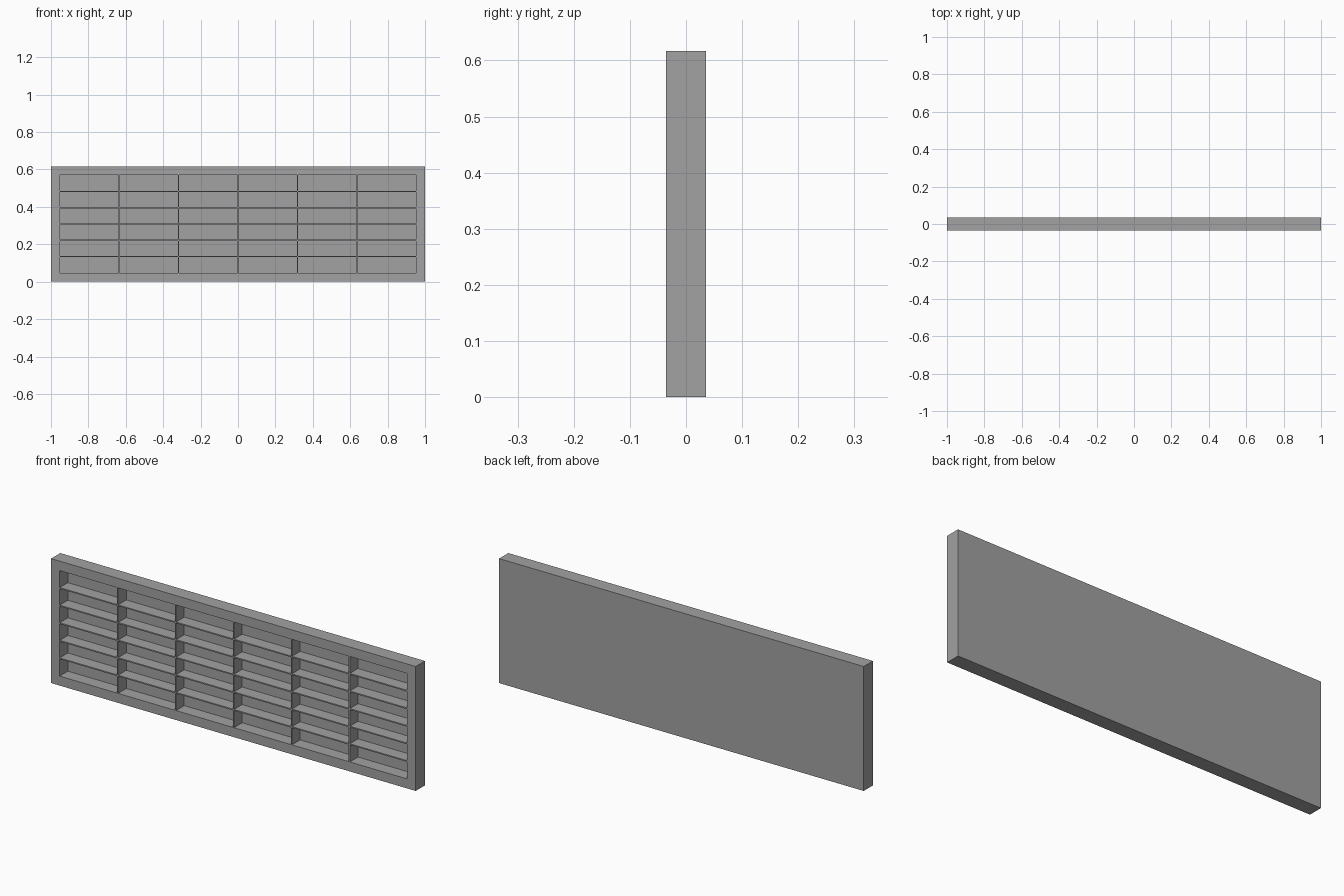
import bpy

if "Cube" in bpy.data.objects:
    bpy.data.objects.remove(bpy.data.objects["Cube"])

W, H, D = 2.0, 0.617, 0.072     # overall size
B = 0.047                       # frame border width
BACK = 0.008                    # back panel thickness
T = 0.006                       # slat thickness
COLS, ROWS = 6, 6

grey = bpy.data.materials.new("grey")
grey.diffuse_color = (0.36, 0.36, 0.36, 1)
grey.use_nodes = True
grey.node_tree.nodes["Principled BSDF"].inputs["Base Color"].default_value = grey.diffuse_color


def box(name, x0, x1, y0, y1, z0, z1):
    bpy.ops.mesh.primitive_cube_add(
        size=1, location=((x0 + x1) / 2, (y0 + y1) / 2, (z0 + z1) / 2))
    ob = bpy.context.object
    ob.name = name
    ob.scale = (x1 - x0, y1 - y0, z1 - z0)
    bpy.ops.object.transform_apply(location=False, rotation=False, scale=True)
    ob.data.materials.append(grey)
    return ob


front, rear = -D / 2, D / 2
inner = rear - BACK
x_in, z_lo, z_hi = W / 2 - B, B, H - B

# Back panel
box("back_panel", -W / 2, W / 2, inner, rear, 0, H)

# Outer frame
box("frame_bottom", -W / 2, W / 2, front, inner, 0, z_lo)
box("frame_top", -W / 2, W / 2, front, inner, z_hi, H)
box("frame_left", -W / 2, -x_in, front, inner, z_lo, z_hi)
box("frame_right", x_in, W / 2, front, inner, z_lo, z_hi)

# Upright dividers
for i in range(1, COLS):
    x = -x_in + 2 * x_in * i / COLS
    box(f"divider_{i}", x - T / 2, x + T / 2, front, inner, z_lo, z_hi)

# Horizontal shelves, a hair behind the dividers
for j in range(1, ROWS):
    z = z_lo + (z_hi - z_lo) * j / ROWS
    box(f"shelf_{j}", -x_in, x_in, front + 0.0005, inner, z - T / 2, z + T / 2)
